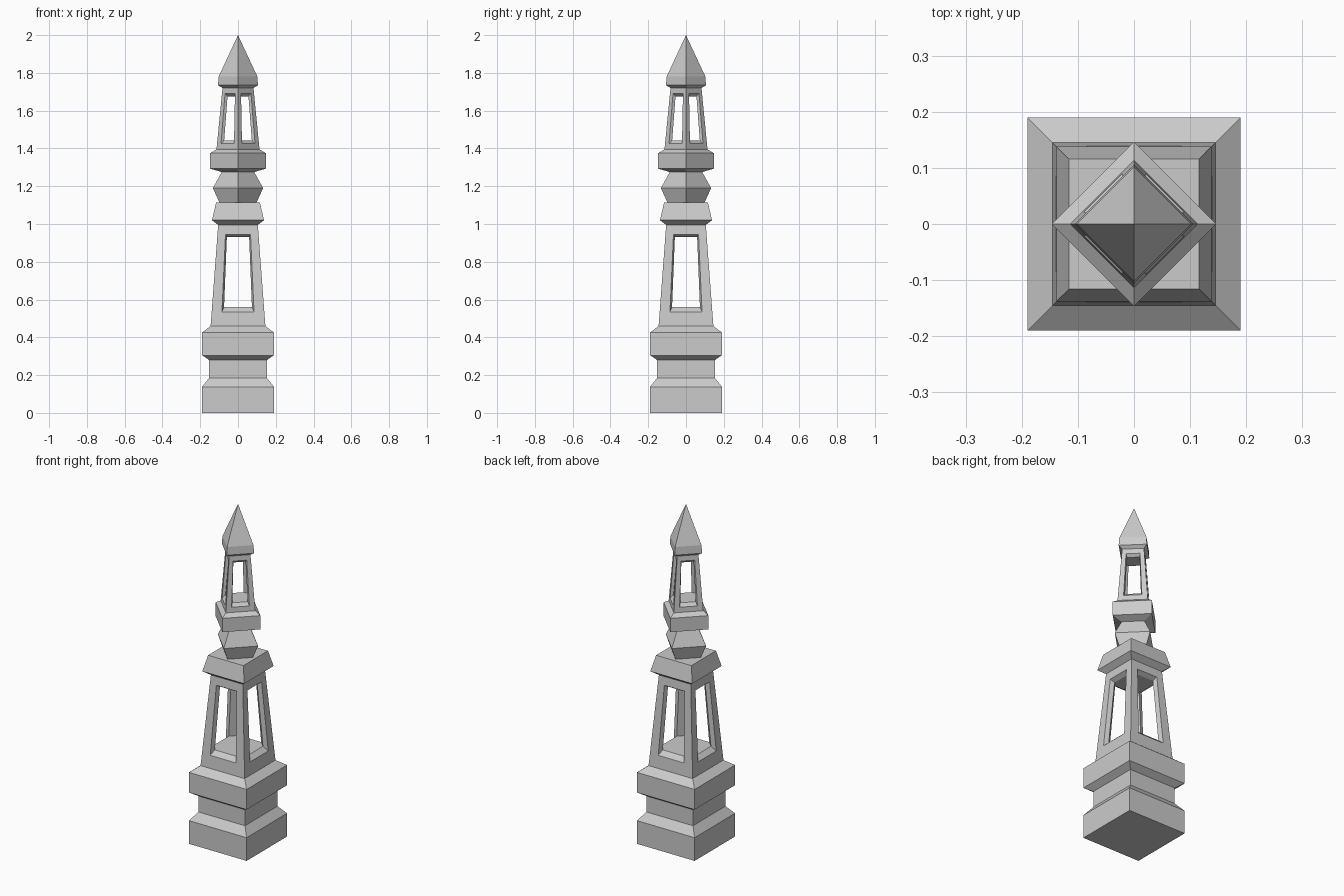
import bpy, bmesh
from math import sin, cos, pi
from mathutils import Vector

if "Cube" in bpy.data.objects:
    bpy.data.objects.remove(bpy.data.objects["Cube"])


def finish(bm, name):
    bmesh.ops.recalc_face_normals(bm, faces=bm.faces)
    mesh = bpy.data.meshes.new(name)
    bm.to_mesh(mesh)
    bm.free()
    obj = bpy.data.objects.new(name, mesh)
    bpy.context.collection.objects.link(obj)
    return obj


def corners(bm, r, z, turn):
    # r is the distance from the axis to a corner
    return [bm.verts.new((r * cos(turn + i * pi / 2), r * sin(turn + i * pi / 2), z))
            for i in range(4)]


def stack(name, profile, turn, bottom=False, top=False):
    """Four-sided loft through (corner radius, height) rings."""
    bm = bmesh.new()
    rings = [corners(bm, r, z, turn) for r, z in profile]
    for a, b in zip(rings, rings[1:]):
        for i in range(4):
            j = (i + 1) % 4
            bm.faces.new((a[i], a[j], b[j], b[i]))
    if bottom:
        bm.faces.new(rings[0])
    if top:
        bm.faces.new(rings[-1])
    bmesh.ops.remove_doubles(bm, verts=bm.verts, dist=1e-5)
    return finish(bm, name)


def lantern(name, r0, z0, r1, z1, outer, inner, width, depth, turn):
    """Tapered hollow tower with a splayed window in every side.
    outer / inner are the (low, high) window heights, width the share of the side."""
    bm = bmesh.new()
    low, high = corners(bm, r0, z0, turn), corners(bm, r1, z1, turn)
    sills, heads = [], []
    for i in range(4):
        j = (i + 1) % 4
        quad = [low[i], low[j], high[j], high[i]]

        def window(heights, share, push):
            pts = []
            for z, signs in ((heights[0], (-1, 1)), (heights[1], (1, -1))):
                t = (z - z0) / (z1 - z0)
                a = low[i].co.lerp(high[i].co, t)
                b = low[j].co.lerp(high[j].co, t)
                mid = (a + b) / 2
                inward = Vector((-mid.x, -mid.y, 0)).normalized() * push
                pts += [bm.verts.new(mid + (b - a) / 2 * share * s + inward) for s in signs]
            return pts

        rim = window(outer, width, 0)
        hole = window(inner, width * 0.88, depth)
        for a, b in ((quad, rim), (rim, hole)):
            for k in range(4):
                m = (k + 1) % 4
                bm.faces.new((a[k], a[m], b[m], b[k]))
        sills += hole[:2]
        heads += [hole[3], hole[2]]
    # inner faces of the corner posts, floor and ceiling
    for k in range(1, 8, 2):
        m = (k + 1) % 8
        bm.faces.new((sills[k], sills[m], heads[m], heads[k]))
    bm.faces.new(sills)
    bm.faces.new(heads)
    return finish(bm, name)


S = 2 ** 0.5
SQUARE, DIAMOND = pi / 4, 0

# Stepped plinth
stack("plinth", [(h * S, z) for h, z in (
    (0.19, 0), (0.19, 0.138), (0.153, 0.185), (0.153, 0.28),
    (0.19, 0.305), (0.19, 0.425), (0.145, 0.46))], SQUARE, bottom=True)

# Lower open tower and its cap
lantern("lower_tower", 0.145 * S, 0.46, 0.105 * S, 0.995,
        (0.535, 0.945), (0.56, 0.93), 0.61, 0.025, SQUARE)
stack("tower_cap", [(h * S, z) for h, z in (
    (0.105, 0.995), (0.138, 1.02), (0.116, 1.113))], SQUARE, top=True)

# Turned neck and collar
stack("neck", [(0.098, 1.113), (0.133, 1.19), (0.086, 1.275)], DIAMOND)
stack("collar", [(0.086, 1.275), (0.147, 1.293), (0.147, 1.375), (0.114, 1.395)], DIAMOND)

# Upper open tower and spire
lantern("upper_tower", 0.114, 1.395, 0.082, 1.72,
        (1.425, 1.69), (1.443, 1.675), 0.62, 0.016, DIAMOND)
stack("spire", [(0.082, 1.72), (0.106, 1.735), (0.102, 1.782), (0, 2)], DIAMOND)
